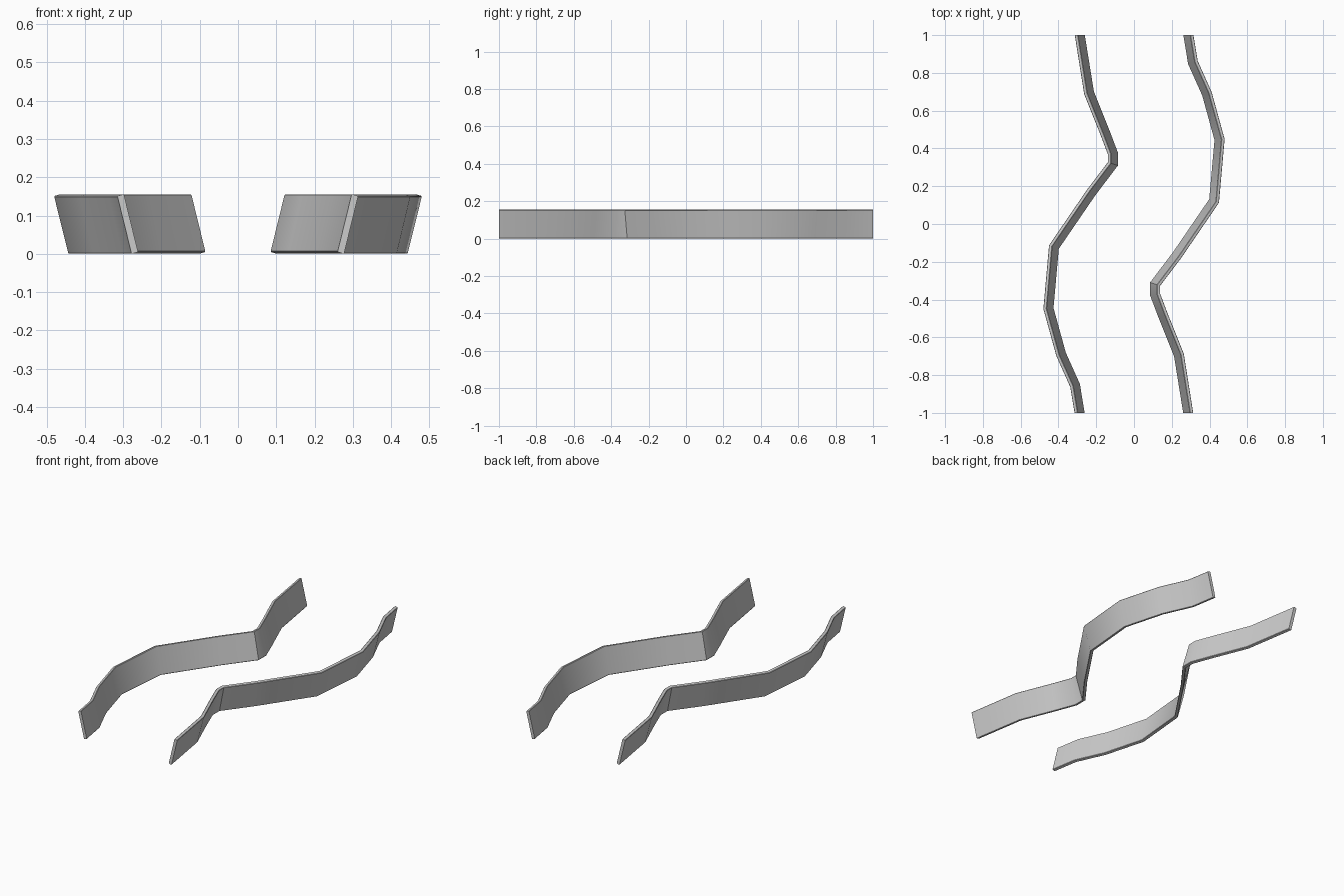
import bpy, bmesh, math
from mathutils import Vector

if "Cube" in bpy.data.objects:
    bpy.data.objects.remove(bpy.data.objects["Cube"])

# centreline of the right wall, seen from above
PATH = [(0.287, -1.0), (0.238, -0.694), (0.156, -0.49), (0.112, -0.374), (0.112, -0.318),
        (0.228, -0.165), (0.424, 0.122), (0.453, 0.447), (0.386, 0.69), (0.312, 0.855),
        (0.288, 1.0)]

# slanted thin section with chamfered corners: (offset outward, height)
CORNERS = [Vector(c) for c in [(-0.027, 0.005), (-0.010, 0.0), (0.027, 0.151), (0.010, 0.156)]]


def chamfer(corners, size):
    out = []
    for i, c in enumerate(corners):
        for other in (corners[i - 1], corners[(i + 1) % len(corners)]):
            out.append(c + (other - c).normalized() * size)
    return out


def outward(points, i):
    # mitred sideways direction at a path point
    if i in (0, len(points) - 1):
        return Vector((1, 0))
    a = (points[i] - points[i - 1]).normalized()
    b = (points[i + 1] - points[i]).normalized()
    na, nb = Vector((a.y, -a.x)), Vector((b.y, -b.x))
    n = (na + nb).normalized()
    return n / n.dot(na)


def wall(name, side):
    points = [Vector(p) for p in PATH]
    section = chamfer(CORNERS, 0.002)
    bm = bmesh.new()
    rings = []
    for i, p in enumerate(points):
        n = outward(points, i)
        ring = []
        for off, z in section:
            q = (p + n * off) * side      # side -1 is a half turn about z
            ring.append(bm.verts.new((q.x, q.y, z)))
        rings.append(ring)
    count = len(section)
    for r, s in zip(rings, rings[1:]):
        for k in range(count):
            j = (k + 1) % count
            bm.faces.new((r[k], r[j], s[j], s[k]))
    bm.faces.new(rings[0])
    bm.faces.new(rings[-1])
    bmesh.ops.recalc_face_normals(bm, faces=bm.faces)
    mesh = bpy.data.meshes.new(name)
    bm.to_mesh(mesh)
    bm.free()
    obj = bpy.data.objects.new(name, mesh)
    bpy.context.collection.objects.link(obj)
    bpy.ops.object.select_all(action='DESELECT')
    obj.select_set(True)
    bpy.context.view_layer.objects.active = obj
    bpy.ops.object.shade_smooth_by_angle(angle=math.radians(30))


# two leaning winding walls
wall("right_wall", 1)
wall("left_wall", -1)
